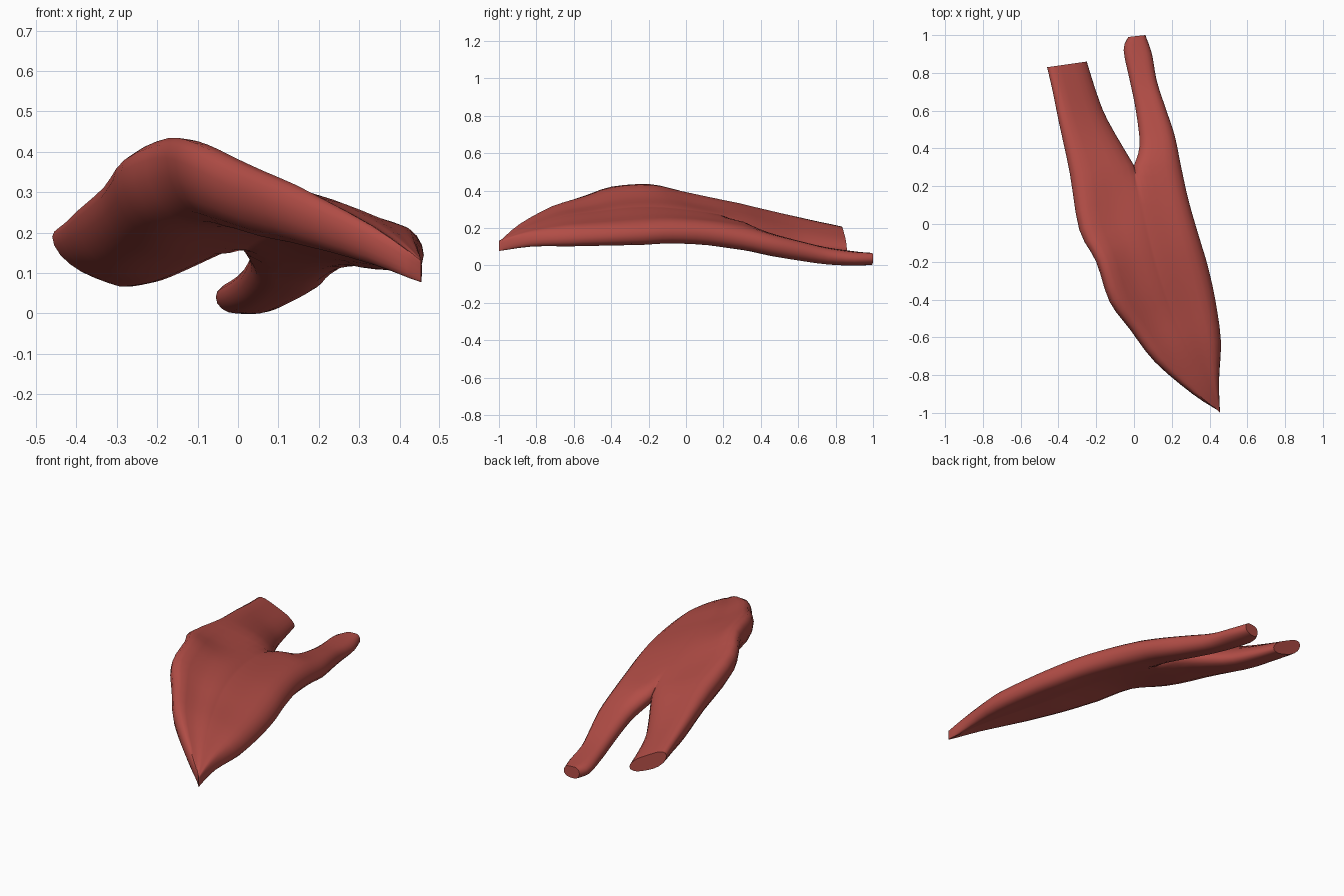
import bpy, bmesh, math
from mathutils import Vector

default_cube = bpy.data.objects.get("Cube")
if default_cube:
    bpy.data.objects.remove(default_cube, do_unlink=True)

# Guide lines of the sheet, from the front tip to the ends of the two limbs
left_edge = [(.45, -.99, .105), (.31, -.9, .18), (.11, -.73, .265), (-.02, -.56, .315),
             (-.13, -.41, .37), (-.2, -.2, .385), (-.29, -.03, .35), (-.34, .27, .285),
             (-.4, .55, .235), (-.43, .7, .21), (-.46, .83, .19)]
right_edge = [(.455, -.99, .105), (.45, -.83, .135), (.46, -.62, .145), (.43, -.4, .155),
              (.39, -.22, .165), (.345, -.07, .175), (.29, .12, .17), (.25, .3, .145),
              (.215, .47, .11), (.165, .62, .08), (.12, .76, .05), (.095, .9, .035),
              (.06, 1, .035)]
seam = [(.453, -1, .105), (.38, -.85, .165), (.28, -.65, .215), (.2, -.47, .24),
        (.14, -.3, .26), (.09, -.12, .26), (.04, .1, .235), (0, .31, .195)]
left_inner = [seam[-1], (-.14, .55, .125), (-.2, .7, .1), (-.25, .86, .085)]
right_inner = [seam[-1], (.03, .42, .14), (.01, .6, .09), (-.02, .75, .06),
               (-.055, .92, .04), (-.03, .99, .035)]

NOTCH = len(seam) - 1
COLUMNS = 10
STEPS = 3


def spline(points, t):
    """Smooth curve through the points, t counted in points."""
    last = len(points) - 1
    i = min(int(t), last - 1)
    f = t - i
    a, b, c, d = (Vector(points[max(0, min(last, i + k))]) for k in (-1, 0, 1, 2))
    return (b * 2 + (c - a) * f + (a * 2 - b * 5 + c * 4 - d) * f * f
            + (b * 3 - a - c * 3 + d) * f ** 3) / 2


def rounding(distance, reach=.3):
    """Thickness factor near a rounded rim."""
    return math.sqrt(max(0, 1 - (1 - min(distance / reach, 1)) ** 2))


def add_band(bm, outer, inner, ripple, crown, belly):
    """Top and bottom skins from an outer edge to the seam or inner limb edge."""
    last = len(outer) - 1
    tops, bottoms = [], []
    for k in range(last * STEPS + 1):
        r = k / STEPS
        start = spline(outer, r)
        end = spline(seam, r) if r <= NOTCH else spline(inner, r - NOTCH)
        split = max(0, min(1, (r - NOTCH) * 2 + 1))
        half = .027 + .023 * min(1, r / 2)
        half -= .018 * max(0, (r - NOTCH) / (last - NOTCH))
        rise = min(1, r / 3, max(0, (11 - r) / 6))
        sag = min(1, r / 4, max(0, (11.5 - r) / 5))
        fade = min(1, r / 3) * max(0, min(1, NOTCH - r))
        top, bottom = [], []
        for j in range(COLUMNS + 1):
            u = (1 - math.cos(math.pi * j / COLUMNS)) / 2
            close = 1 + split * (rounding(1 - u) - 1)
            groove = ripple * fade * math.sin(math.pi * u) ** 2
            up = (half + crown * rise * (1 - u)) * rounding(u) * close - groove
            down = half + sag * (belly + (.015 - belly) * u)
            down *= rounding(u, .5) * close
            p = start.lerp(end, u)
            top.append(bm.verts.new(p + Vector((0, 0, up))))
            bottom.append(bm.verts.new(p - Vector((0, 0, down))))
        tops.append(top)
        bottoms.append(bottom)
    for skin in (tops, bottoms):
        for row, following in zip(skin, skin[1:]):
            for j in range(COLUMNS):
                bm.faces.new((row[j], row[j + 1], following[j + 1], following[j]))
    # Close the cut end of the limb and the front tip
    for i in (0, -1):
        for j in range(COLUMNS):
            bm.faces.new((tops[i][j], tops[i][j + 1], bottoms[i][j + 1], bottoms[i][j]))


bm = bmesh.new()
add_band(bm, left_edge, left_inner, ripple=.02, crown=.04, belly=.1)
add_band(bm, right_edge, right_inner, ripple=.006, crown=.01, belly=.05)
bmesh.ops.remove_doubles(bm, verts=bm.verts, dist=.0005)
bmesh.ops.recalc_face_normals(bm, faces=bm.faces)
mesh = bpy.data.meshes.new("forked_muscle")
bm.to_mesh(mesh)
bm.free()
muscle = bpy.data.objects.new("forked_muscle", mesh)
bpy.context.collection.objects.link(muscle)

# Single flesh colour
colour = (.45, .075, .062, 1)
flesh = bpy.data.materials.new("muscle_red")
flesh.use_nodes = True
flesh.diffuse_color = colour
shader = flesh.node_tree.nodes["Principled BSDF"]
shader.inputs["Base Color"].default_value = colour
shader.inputs["Roughness"].default_value = .6
mesh.materials.append(flesh)

bpy.ops.object.select_all(action="DESELECT")
muscle.select_set(True)
bpy.context.view_layer.objects.active = muscle
bpy.ops.object.shade_smooth_by_angle(angle=math.radians(50))
